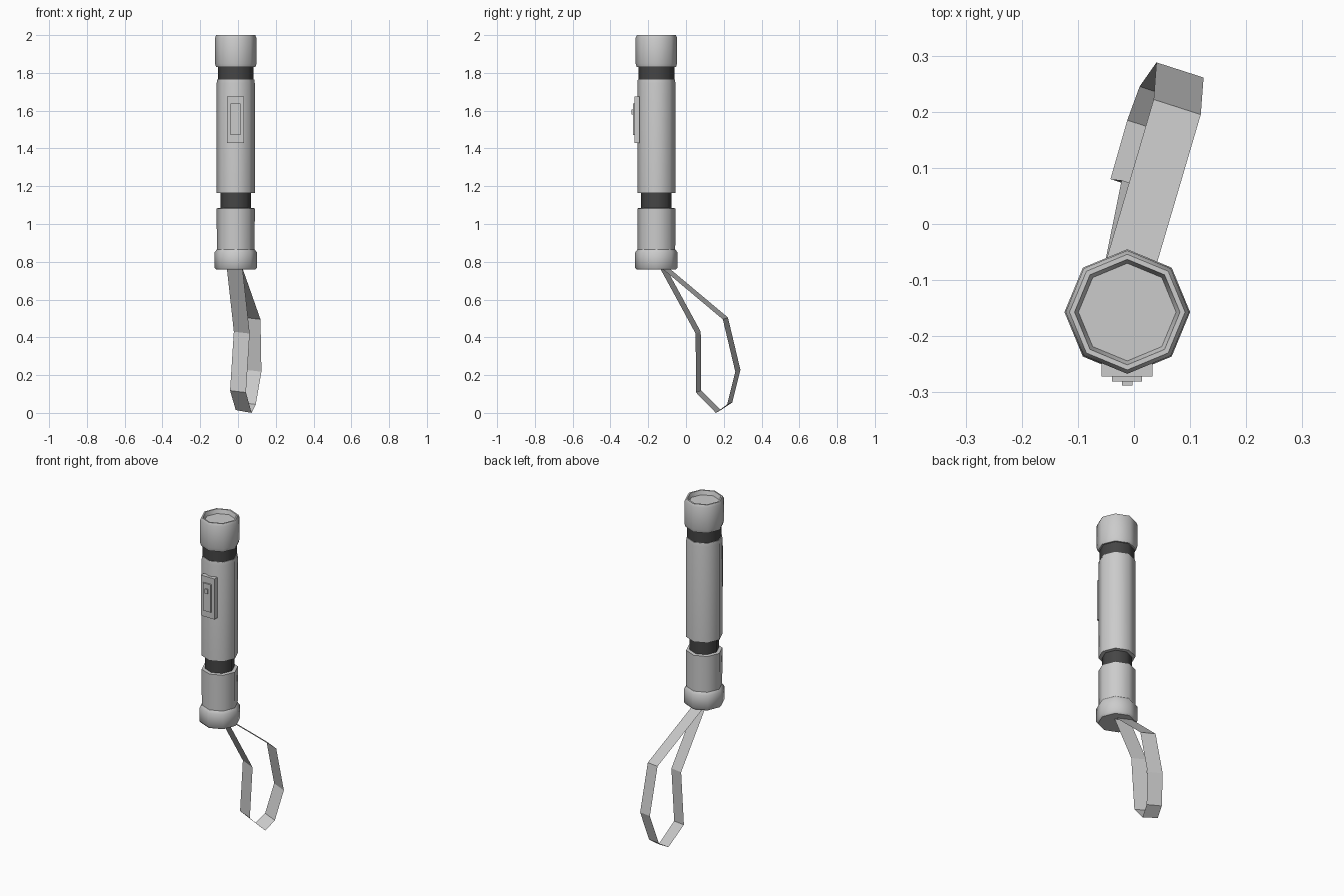
import bpy, bmesh, math
from mathutils import Vector

if "Cube" in bpy.data.objects:
    bpy.data.objects.remove(bpy.data.objects["Cube"])

CX, CY, SIDES = -0.012, -0.157, 8   # torch axis and octagonal section

dark = bpy.data.materials.new("dark_grip")
dark.diffuse_color = (0.06, 0.06, 0.06, 1)
dark.use_nodes = True
dark.node_tree.nodes["Principled BSDF"].inputs["Base Color"].default_value = dark.diffuse_color


def finish(name, bm, smooth=None, mat=None):
    me = bpy.data.meshes.new(name)
    bm.to_mesh(me)
    bm.free()
    ob = bpy.data.objects.new(name, me)
    bpy.context.collection.objects.link(ob)
    if mat:
        me.materials.append(mat)
    if smooth:
        bpy.ops.object.select_all(action='DESELECT')
        ob.select_set(True)
        bpy.context.view_layer.objects.active = ob
        bpy.ops.object.shade_smooth_by_angle(angle=math.radians(smooth))
    return ob


def lathe(name, profile, mat=None, cap_start=False, cap_end=False):
    """Octagonal turned part; profile of (radius, z) running upwards."""
    bm = bmesh.new()
    rings = [[bm.verts.new((CX + r * math.cos(math.tau * i / SIDES),
                            CY + r * math.sin(math.tau * i / SIDES), z))
              for i in range(SIDES)] for r, z in profile]
    for a, b in zip(rings, rings[1:]):
        for i in range(SIDES):
            j = (i + 1) % SIDES
            bm.faces.new((a[i], a[j], b[j], b[i]))
    if cap_start:
        bm.faces.new(rings[0][::-1])
    if cap_end:
        bm.faces.new(rings[-1])
    return finish(name, bm, 50, mat)


def box(name, x0, x1, y0, y1, z0, z1):
    bm = bmesh.new()
    bmesh.ops.create_cube(bm, size=1)
    for v in bm.verts:
        v.co = Vector(((x0 + x1) / 2 + v.co.x * (x1 - x0),
                       (y0 + y1) / 2 + v.co.y * (y1 - y0),
                       (z0 + z1) / 2 + v.co.z * (z1 - z0)))
    return finish(name, bm)


# Turned parts from the tail upwards
lathe("end_cap", [(0.103, 0.758), (0.112, 0.768), (0.112, 0.85), (0.100, 0.866)],
      cap_start=True)
lathe("tail_grip", [(0.100, 0.866), (0.101, 1.083), (0.081, 1.085)])
lathe("groove", [(0.081, 1.085), (0.081, 1.163)], dark)
lathe("barrel", [(0.081, 1.163), (0.101, 1.165), (0.101, 1.745),
                 (0.098, 1.765), (0.095, 1.765)])
lathe("neck_ring", [(0.095, 1.765), (0.095, 1.83)], dark)
lathe("head", [(0.095, 1.83), (0.104, 1.83), (0.110, 1.85), (0.110, 1.985),
               (0.103, 2.0), (0.094, 2.0), (0.087, 1.975)])
lathe("lens", [(0.087, 1.975)], cap_end=True)

# Switch: stepped plate with a small button
box("switch_plate", -0.058, 0.033, -0.272, -0.245, 1.43, 1.675)
box("switch_slider", -0.039, 0.014, -0.281, -0.268, 1.47, 1.637)
box("switch_button", -0.021, -0.003, -0.288, -0.278, 1.58, 1.607)

# Wrist strap: flat ribbon swept along a loop
path = [(-0.060, -0.110, 0.775), (-0.022, 0.078, 0.43), (-0.042, 0.080, 0.118),
        (-0.012, 0.185, 0.015), (0.010, 0.245, 0.055), (0.040, 0.288, 0.228),
        (0.035, 0.222, 0.505), (-0.060, -0.100, 0.775)]
width = Vector((0.084, -0.027, -0.010))
bm = bmesh.new()
rows = []
for p in path:
    q = Vector(p) + width
    q.z = max(q.z, 0.0)
    rows.append((bm.verts.new(p), bm.verts.new(q)))
rows[3][1].co.z = 0.0
for a, b in zip(rows, rows[1:]):
    bm.faces.new((a[0], b[0], b[1], a[1]))
finish("wrist_strap", bm)
